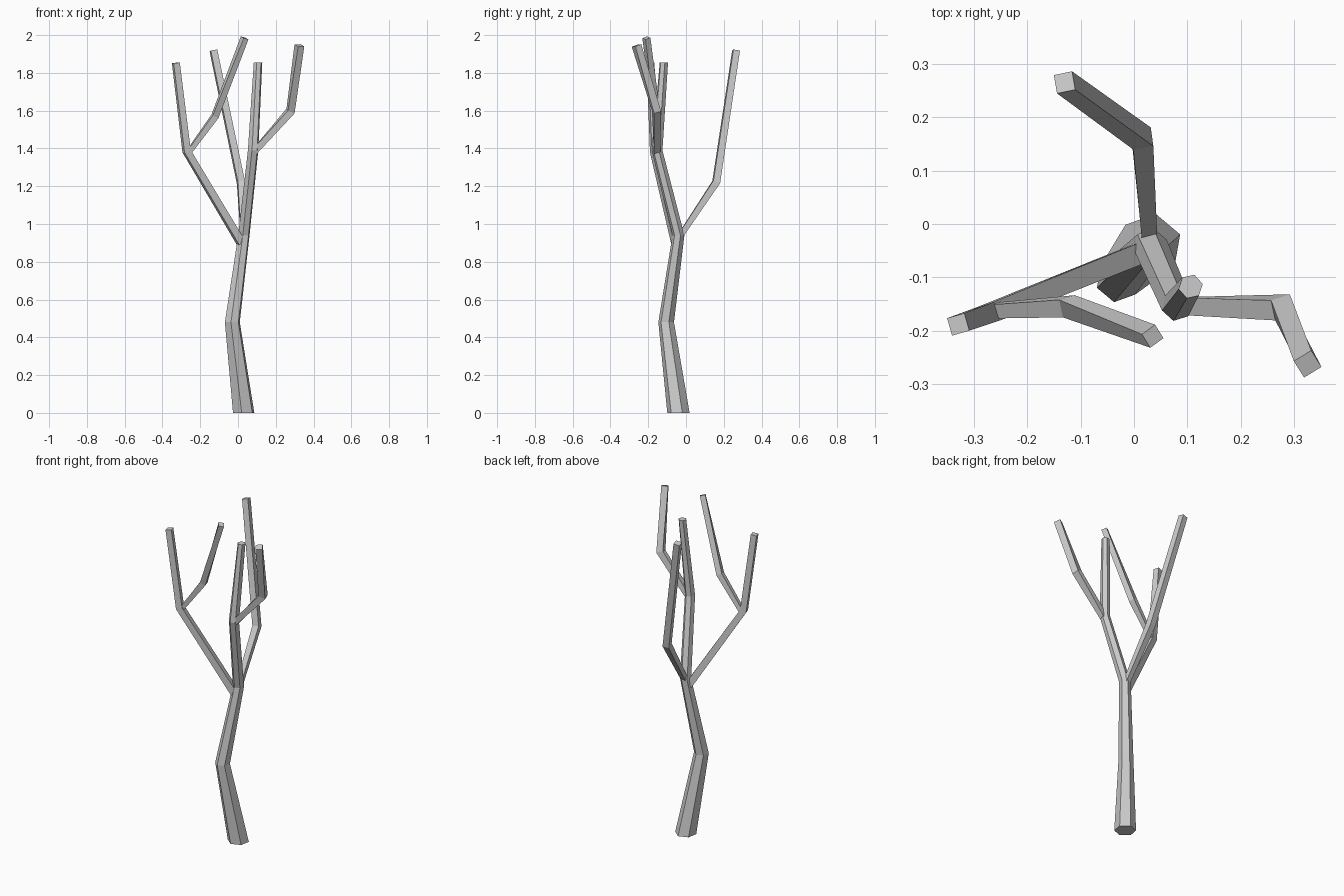
import bpy, bmesh, math
from mathutils import Vector

if "Cube" in bpy.data.objects:
    bpy.data.objects.remove(bpy.data.objects["Cube"])


def tube(name, rings, sides, level=False):
    """Faceted tapering limb. rings: (x, y, z, radius, edge angle in degrees)."""
    pts = [Vector(r[:3]) for r in rings]
    last = len(pts) - 1
    bm = bmesh.new()
    loops = []
    for i, (p, ring) in enumerate(zip(pts, rings)):
        # ring plane: level, or mitred between neighbouring segments
        t = Vector((0, 0, 0))
        if i > 0:
            t += (p - pts[i - 1]).normalized()
        if i < last:
            t += (pts[i + 1] - p).normalized()
        t = Vector((0, 0, 1)) if level else t.normalized()
        a = math.radians(ring[4])
        u = Vector((math.cos(a), math.sin(a), 0))
        u = (u - t * u.dot(t)).normalized()
        v = t.cross(u)
        off = math.pi / 4 if sides == 4 else 0
        loop = []
        for k in range(sides):
            b = off + math.tau * k / sides
            loop.append(bm.verts.new(p + ring[3] * (u * math.cos(b) + v * math.sin(b))))
        loops.append(loop)
    for lo, hi in zip(loops, loops[1:]):
        for k in range(sides):
            n = (k + 1) % sides
            bm.faces.new((lo[k], lo[n], hi[n], hi[k]))
    bm.faces.new(loops[0][::-1])
    bm.faces.new(loops[-1])
    bmesh.ops.recalc_face_normals(bm, faces=bm.faces)
    mesh = bpy.data.meshes.new(name)
    bm.to_mesh(mesh)
    bm.free()
    ob = bpy.data.objects.new(name, mesh)
    bpy.context.collection.objects.link(ob)
    return ob


# six-sided trunk with bends
tube("trunk", [
    (0.030, -0.040, 0.00, 0.060, 20),
    (-0.030, -0.105, 0.48, 0.042, 20),
    (0.031, -0.040, 0.94, 0.032, 20),
    (0.080, -0.153, 1.39, 0.029, 18),
    (0.106, -0.117, 1.855, 0.023, 12)], 6, level=True)

# four-sided limbs
tube("left_branch", [
    (0.016, -0.053, 0.90, 0.028, 20),
    (-0.272, -0.168, 1.385, 0.026, 18),
    (-0.329, -0.188, 1.853, 0.024, 16)], 4)

tube("left_twig", [
    (-0.268, -0.162, 1.37, 0.018, 10),
    (-0.122, -0.154, 1.57, 0.024, 12),
    (0.035, -0.210, 1.985, 0.022, 32)], 4)

tube("back_branch", [
    (0.029, -0.028, 0.94, 0.020, 5),
    (0.015, 0.160, 1.222, 0.027, 8),
    (-0.130, 0.265, 1.918, 0.025, 10)], 4)

tube("right_branch", [
    (0.085, -0.153, 1.38, 0.023, 0),
    (0.278, -0.156, 1.598, 0.028, 12),
    (0.325, -0.262, 1.945, 0.027, 32)], 4)
